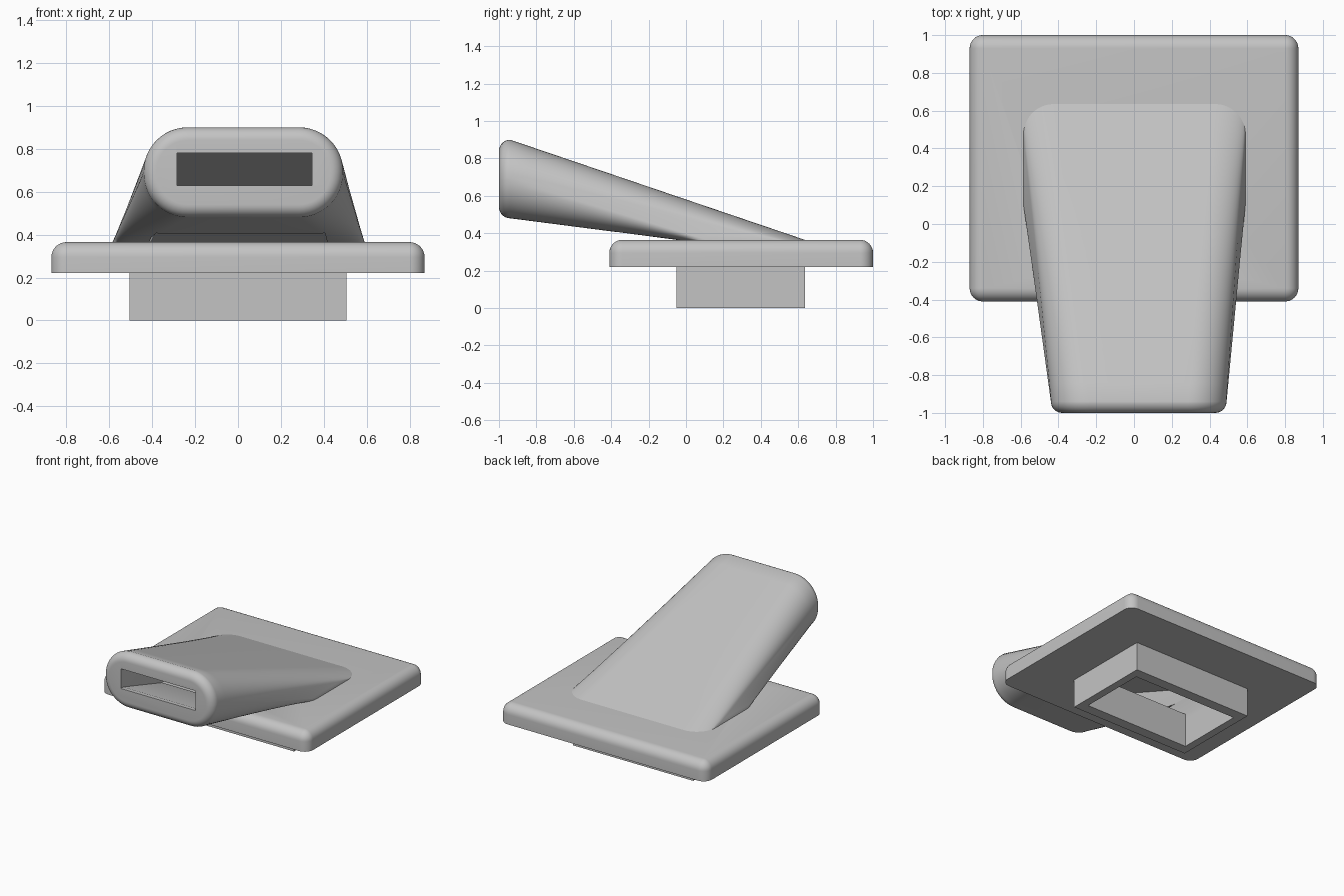
import bpy
import bmesh
from math import sin, cos, pi
from mathutils import Vector

cube = bpy.data.objects.get("Cube")
if cube:
    bpy.data.objects.remove(cube, do_unlink=True)

grey = bpy.data.materials.new("warm_grey_plastic")
grey.use_nodes = True
grey.diffuse_color = (0.55, 0.55, 0.55, 1)
grey.node_tree.nodes["Principled BSDF"].inputs["Base Color"].default_value = grey.diffuse_color


def outline(u0, u1, v0, v1, radius, inset=0.0, steps=12):
    """Rounded rectangle in (u, v), always with the same number of points."""
    r = max(radius, inset)
    arc = r - inset
    centres = [(u1 - r, v1 - r), (u0 + r, v1 - r), (u0 + r, v0 + r), (u1 - r, v0 + r)]
    points = []
    for corner, (cu, cv) in enumerate(centres):
        for i in range(steps + 1):
            a = (corner + i / steps) * pi / 2
            points.append((cu + arc * cos(a), cv + arc * sin(a)))
    return points


def flat(points, z):
    return [Vector((u, v, z)) for u, v in points]


def upright(points, y):
    return [Vector((u, y, v)) for u, v in points]


def loft(name, rings):
    """Skin a stack of matching rings and cap both ends."""
    bm = bmesh.new()
    loops = [[bm.verts.new(p) for p in ring] for ring in rings]
    for a, b in zip(loops, loops[1:]):
        for i in range(len(a)):
            j = (i + 1) % len(a)
            bm.faces.new((a[i], a[j], b[j], b[i]))
    bm.faces.new(loops[0])
    bm.faces.new(loops[-1])
    bmesh.ops.remove_doubles(bm, verts=bm.verts, dist=0.0002)
    bmesh.ops.recalc_face_normals(bm, faces=bm.faces)
    mesh = bpy.data.meshes.new(name)
    bm.to_mesh(mesh)
    bm.free()
    mesh.materials.append(grey)
    obj = bpy.data.objects.new(name, mesh)
    bpy.context.collection.objects.link(obj)
    return obj


def fillet(radius, steps=8):
    """Pairs of (inset, depth) running from the end face round to the side."""
    return [(radius * (1 - sin(t)), radius * (1 - cos(t)))
            for t in (i / steps * pi / 2 for i in range(steps + 1))]


# Base plate with rounded top edges
plate_size = (-0.87, 0.87, -0.41, 1.0, 0.07)
plate_rings = [flat(outline(*plate_size, inset=i), 0.365 - d) for i, d in fillet(0.07)]
plate_rings.append(flat(outline(*plate_size), 0.22))
base_plate = loft("base_plate", plate_rings)

# Square collar under the plate
collar_shape = [(-0.505, -0.05), (0.505, -0.05), (0.505, 0.635), (-0.505, 0.635)]
collar = loft("collar", [flat(collar_shape, 0), flat(collar_shape, 0.23)])

# Spout: rounded mouth blending into the footprint on the plate
mouth_size = (-0.44, 0.49, 0.48, 0.90, 0.205)
spout_rings = [upright(outline(*mouth_size, inset=i), d - 1) for i, d in fillet(0.06)]
mouth = spout_rings[-1]
foot_points = outline(-0.585, 0.59, -0.05, 0.635, 0.16)
foot = flat(foot_points, 0.365)
spout_rings += [[a.lerp(b, k / 16) for a, b in zip(mouth, foot)] for k in range(1, 17)]
spout_rings.append(flat(foot_points, 0.34))
spout = loft("spout", spout_rings)

# Duct cutter: slot in the mouth, sloping down to the collar opening
slot = [(-0.285, 0.63), (0.345, 0.63), (0.345, 0.78), (-0.285, 0.78)]
opening = [(-0.445, 0.03), (0.445, 0.03), (0.445, 0.555), (-0.445, 0.555)]
duct = loft("duct_cutter", [upright(slot, -1.1), upright(slot, -0.97),
                            flat(opening, 0.26), flat(opening, -0.1)])
duct.hide_render = True

# Hollow every part with the same duct, then smooth the rounded surfaces
for part in (base_plate, collar, spout):
    cut = part.modifiers.new("duct", 'BOOLEAN')
    cut.operation = 'DIFFERENCE'
    cut.solver = 'EXACT'
    cut.object = duct
    bpy.ops.object.select_all(action='DESELECT')
    bpy.context.view_layer.objects.active = part
    part.select_set(True)
    bpy.ops.object.modifier_apply(modifier=cut.name)
    bpy.ops.object.shade_smooth_by_angle(angle=0.6)

bpy.data.objects.remove(duct, do_unlink=True)
